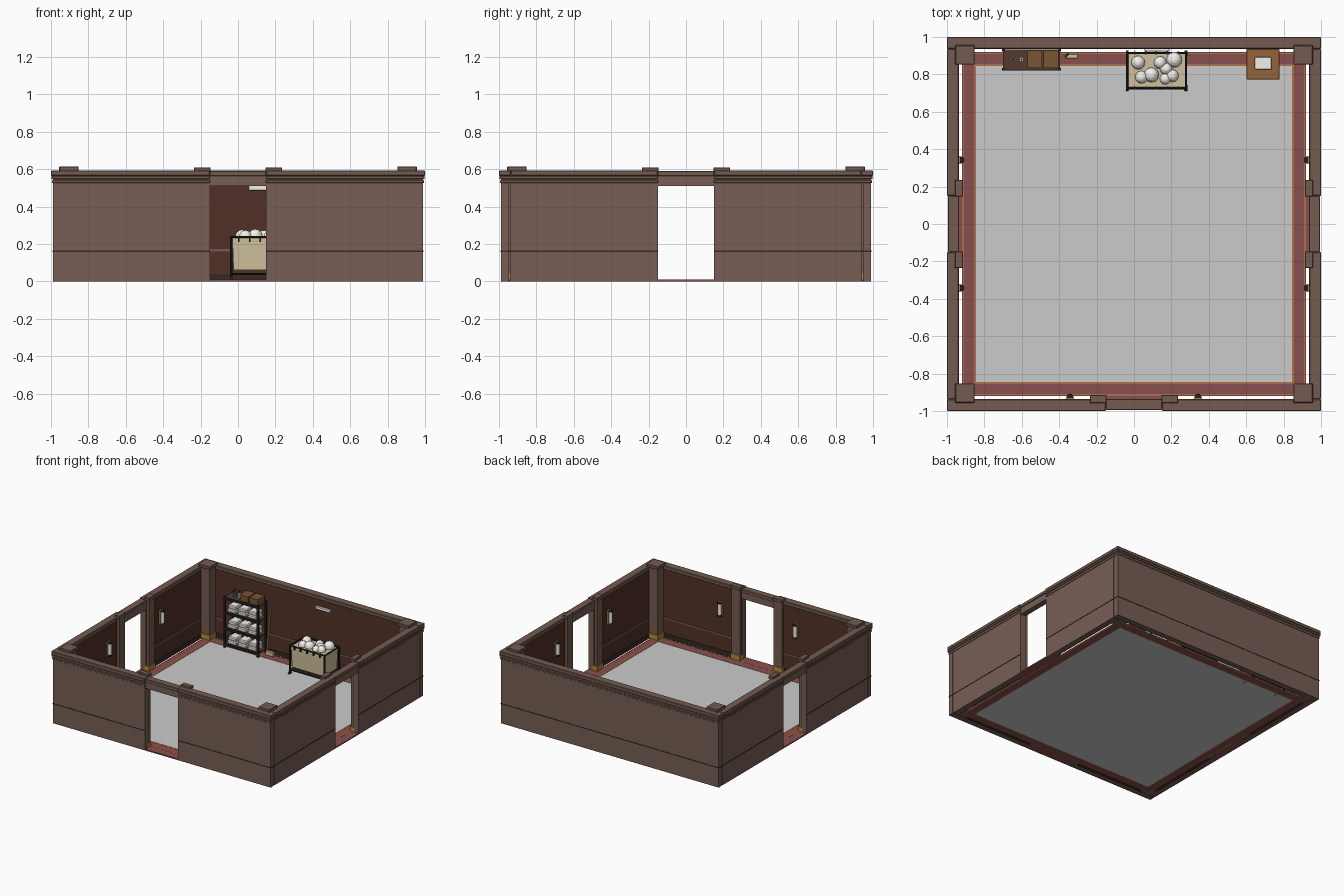
import bpy, bmesh, math
from mathutils import Vector

if "Cube" in bpy.data.objects:
    bpy.data.objects.remove(bpy.data.objects["Cube"])


def mat(name, r, g, b):
    m = bpy.data.materials.new(name)
    m.diffuse_color = [min(1, c / 255 / 0.78) ** 2.2 for c in (r, g, b)] + [1]
    m.use_nodes = True
    m.node_tree.nodes["Principled BSDF"].inputs["Base Color"].default_value = m.diffuse_color
    return m


WALL = mat("wall_brown", 92, 74, 67)
TRIM = mat("trim_brown", 90, 71, 63)
LINE = mat("dark_line", 45, 35, 32)
LINING = mat("inner_panel", 64, 40, 34)
RED = mat("red_border", 106, 62, 62)
GOLD = mat("gold_stripe", 132, 88, 58)
BRASS = mat("brass", 140, 108, 48)
BLACK = mat("black_metal", 32, 29, 28)
SHELF = mat("shelf_wood", 66, 47, 38)
CARTON = mat("carton", 92, 68, 42)
CANVAS = mat("canvas", 160, 150, 120)
LINEN = mat("linen", 190, 188, 184)
WOOD = mat("table_wood", 116, 78, 46)
BLUE = mat("blue_bottle", 70, 95, 120)


def finish(name, bm, material):
    bmesh.ops.recalc_face_normals(bm, faces=bm.faces)
    me = bpy.data.meshes.new(name)
    bm.to_mesh(me)
    bm.free()
    ob = bpy.data.objects.new(name, me)
    bpy.context.collection.objects.link(ob)
    if material:
        me.materials.append(material)
    return ob


def box(name, x0, x1, y0, y1, z0, z1, material=None, bevel=0, taper=1):
    bm = bmesh.new()
    bmesh.ops.create_cube(bm, size=1)
    for v in bm.verts:
        t = taper if v.co.z < 0 else 1
        v.co = Vector(((x0 + x1) / 2 + v.co.x * abs(x1 - x0) * t,
                       (y0 + y1) / 2 + v.co.y * abs(y1 - y0) * t,
                       (z0 + z1) / 2 + v.co.z * (z1 - z0)))
    if bevel:
        bmesh.ops.bevel(bm, geom=bm.edges[:], offset=bevel, segments=1, affect='EDGES')
    return finish(name, bm, material)


def rod(name, a, b, r, material, sides=10, r2=None):
    a, b = Vector(a), Vector(b)
    bm = bmesh.new()
    bmesh.ops.create_cone(bm, cap_ends=True, segments=sides, radius1=r,
                          radius2=r if r2 is None else r2, depth=(b - a).length)
    rot = (b - a).to_track_quat('Z', 'Y')
    for v in bm.verts:
        v.co = rot @ v.co + (a + b) / 2
    return finish(name, bm, material)


# u runs along a wall, d is the distance outward from the room centre
PLACE = {
    "front": lambda u, d: (u, -d),
    "back": lambda u, d: (u, d),
    "left": lambda u, d: (-d, u),
    "right": lambda u, d: (d, u),
}


def wall_box(name, side, u0, u1, d0, d1, z0, z1, material, bevel=0):
    (xa, ya), (xb, yb) = PLACE[side](u0, d0), PLACE[side](u1, d1)
    box(f"{side}_{name}", min(xa, xb), max(xa, xb), min(ya, yb), max(ya, yb), z0, z1, material, bevel)


DOOR, INNER, OUTER = 0.15, 0.94, 0.99
for side in PLACE:
    long_side = side in ("front", "back")
    segments = [(-1, 1)] if side == "back" else [(-1, -DOOR), (DOOR, 1)]

    def clip(v, limit):
        return max(-limit, min(limit, v))

    for a, b in segments:
        def strip(name, end_long, end_short, *rest):
            e = end_long if long_side else end_short
            wall_box(name, side, clip(a, e), clip(b, e), *rest)
        # wall, inner lining and horizontal mouldings
        strip("wall", OUTER, INNER, INNER + 0.006, OUTER, 0, 0.565, WALL)
        strip("lining", INNER + 0.006, INNER + 0.006, INNER, INNER + 0.006, 0, 0.565, LINING)
        strip("baseboard", INNER, INNER, INNER - 0.004, INNER, 0.006, 0.04, LINE)
        strip("chair_rail", INNER, INNER, INNER - 0.005, INNER, 0.16, 0.172, TRIM)
        strip("outer_line", 0.992, 0.985, 0.985, 0.992, 0.158, 0.165, LINE)
        strip("lower_cornice", 0.994, 0.985, 0.98, 0.994, 0.526, 0.542, TRIM, 0.002)
        strip("upper_cornice", 0.997, 0.985, 0.98, 0.997, 0.548, 0.564, TRIM, 0.002)
        strip("wall_cap", 1.0, 0.936, 0.936, 1.0, 0.564, 0.594, TRIM, 0.004)
    if side == "back":
        continue
    # doorway lintel, threshold and pilasters
    wall_box("lintel", side, -DOOR, DOOR, INNER, 0.987, 0.51, 0.565, WALL)
    wall_box("lintel_cap", side, -DOOR, DOOR, 0.936, 0.994, 0.563, 0.59, TRIM, 0.003)
    wall_box("threshold", side, -DOOR, DOOR, 0.91, OUTER, 0, 0.01, RED)
    for s in (-1, 1):
        wall_box("pilaster", side, s * 0.153, s * 0.23, 0.918, 0.955, 0, 0.596, TRIM)
        wall_box("pilaster_shoe", side, s * 0.149, s * 0.235, 0.913, 0.957, 0.008, 0.05, BRASS, 0.002)
        wall_box("pilaster_cap", side, s * 0.147, s * 0.236, 0.913, 0.957, 0.585, 0.61, TRIM, 0.003)
        # wall lamps
        u = s * 0.342
        wall_box("lamp_plate", side, u - 0.022, u + 0.022, 0.93, INNER, 0.32, 0.44, BRASS)
        x, y = PLACE[side](u, 0.926)
        rod(f"{side}_lamp_shade", (x, y, 0.335), (x, y, 0.425), 0.016, LINEN, 12)
        for z in (0.325, 0.425):
            rod(f"{side}_lamp_end", (x, y, z), (x, y, z + 0.01), 0.019, BLACK, 12)

# corner pillars
for sx in (-1, 1):
    for sy in (-1, 1):
        for name, h, z0, z1, m, bv in (("pillar", 0.043, 0, 0.6, TRIM, 0),
                                       ("pillar_shoe", 0.049, 0.005, 0.05, BRASS, 0.002),
                                       ("pillar_cap", 0.052, 0.59, 0.615, TRIM, 0.003)):
            cx, cy = sx * 0.904, sy * 0.904
            box("corner_" + name, cx - h, cx + h, cy - h, cy + h, z0, z1, m, bv)

# floor with striped border
box("floor", -0.85, 0.85, -0.85, 0.85, 0, 0.008)
for side in PLACE:
    for name, d0, d1, z, m in (("gold_inner", 0.845, 0.855, 0.011, GOLD),
                               ("red_band", 0.855, 0.91, 0.01, RED),
                               ("gold_outer", 0.91, 0.92, 0.011, GOLD)):
        e = d1 if side in ("front", "back") else d0
        wall_box("border_" + name, side, -e, e, d0, d1, 0, z, m)

# ceiling-height strip light on the back wall
box("strip_light", 0.055, 0.19, 0.922, INNER, 0.487, 0.512, LINEN, 0.003)

# storage shelf with folded towels
for x in (-0.698, -0.397):
    for y in (0.827, 0.928):
        box("shelf_post", x - 0.007, x + 0.007, y - 0.007, y + 0.007, 0, 0.43, BLACK)
for z in (0.03, 0.16, 0.29, 0.41):
    box("shelf_board", -0.7, -0.395, 0.824, 0.932, z, z + 0.012, SHELF)
    box("shelf_lip", -0.7, -0.395, 0.82, 0.825, z - 0.006, z + 0.014, BLACK)
    if z < 0.4:
        for i in range(3):
            x = -0.68 + i * 0.092
            for j in range(2):
                box("folded_towel", x + j * 0.004, x + 0.078, 0.832 + j * 0.004, 0.918,
                    z + 0.012 + j * 0.03, z + 0.041 + j * 0.03, LINEN, 0.006)
for x in (-0.567, -0.48):
    box("carton", x, x + 0.072, 0.838, 0.925, 0.422, 0.465, CARTON)
    box("carton_lid", x - 0.003, x + 0.075, 0.835, 0.928, 0.458, 0.472, CARTON)
for x, r, m in ((-0.645, 0.014, BLUE), (-0.602, 0.012, LINEN)):
    rod("bottle", (x, 0.88, 0.422), (x, 0.88, 0.462), r, m)
    rod("bottle_cap", (x, 0.88, 0.462), (x, 0.88, 0.48), r * 0.5, BLACK)

# broom beside the shelf
rod("broom_handle", (-0.365, 0.895, 0.03), (-0.345, 0.915, 0.38), 0.006, CANVAS, 8)
box("broom_head", -0.372, -0.3, 0.885, 0.91, 0.01, 0.045, CANVAS, 0.003)

# laundry cart
X0, X1, Y0, Y1 = -0.036, 0.278, 0.726, 0.914
box("cart_bag", X0 + 0.006, X1 - 0.006, Y0 + 0.006, Y1 - 0.006, 0.06, 0.232, CANVAS, 0, 0.96)
for x in (X0, X1):
    for y in (Y0, Y1):
        rod("cart_post", (x, y, 0.02), (x, y, 0.242), 0.007, BLACK)
        rod("cart_caster", (x - 0.007, y, 0.014), (x + 0.007, y, 0.014), 0.014, BLACK, 12)
for z in (0.04, 0.238):
    for y in (Y0, Y1):
        rod("cart_rail", (X0, y, z), (X1, y, z), 0.006, BLACK, 8)
    for x in (X0, X1):
        rod("cart_rail", (x, Y0, z), (x, Y1, z), 0.006, BLACK, 8)
box("cart_base", X0, X1, Y0, Y1, 0.035, 0.045, BLACK)
for i in range(5):
    for y in (Y0, Y1):
        x = X0 + 0.04 + i * 0.058
        box("bag_clip", x - 0.004, x + 0.004, y - 0.008, y + 0.008, 0.212, 0.244, BLACK)
for x, y, r in ((0.022, 0.863, 0.037), (0.14, 0.863, 0.034), (0.215, 0.878, 0.042), (0.04, 0.785, 0.034),
                (0.093, 0.797, 0.04), (0.168, 0.776, 0.03), (0.205, 0.793, 0.034), (0.172, 0.83, 0.033)):
    bm = bmesh.new()
    bmesh.ops.create_uvsphere(bm, u_segments=12, v_segments=8, radius=r)
    bmesh.ops.translate(bm, verts=bm.verts, vec=(x, y, 0.24))
    finish("linen_bundle", bm, LINEN)

# side table with a folded cloth
box("table_top", 0.602, 0.778, 0.772, 0.935, 0.205, 0.22, WOOD, 0.003)
box("table_drawer", 0.615, 0.765, 0.785, 0.925, 0.15, 0.205, WOOD)
box("table_shelf", 0.61, 0.77, 0.78, 0.93, 0.05, 0.06, WOOD)
for x in (0.611, 0.769):
    for y in (0.781, 0.926):
        box("table_leg", x - 0.008, x + 0.008, y - 0.008, y + 0.008, 0, 0.206, WOOD)
rod("drawer_knob", (0.69, 0.785, 0.178), (0.69, 0.774, 0.178), 0.007, BRASS)
box("folded_cloth", 0.645, 0.735, 0.825, 0.893, 0.22, 0.236, LINEN, 0.003)
